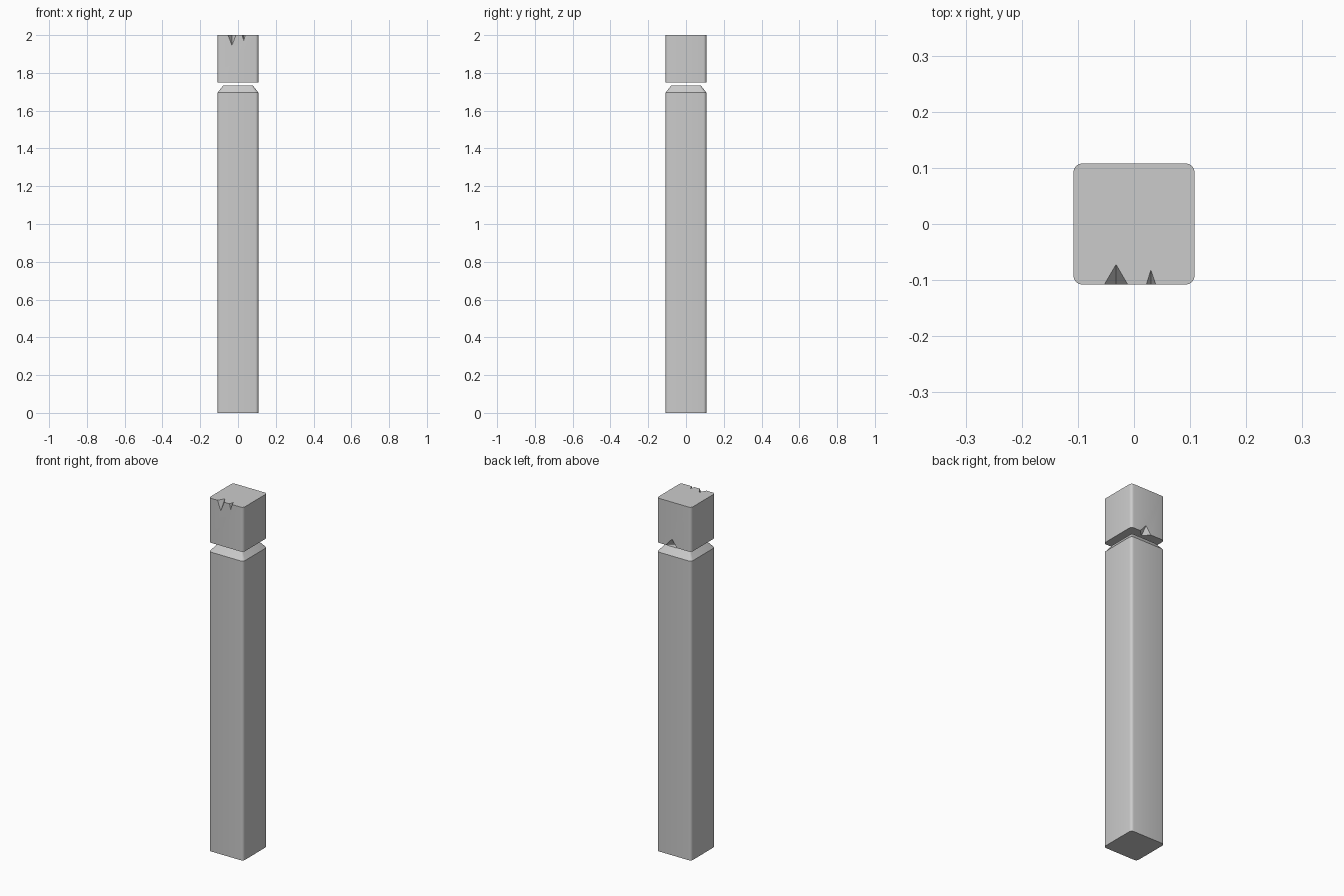
import bpy, bmesh
from math import sin, cos, pi
from mathutils import Vector

if "Cube" in bpy.data.objects:
    bpy.data.objects.remove(bpy.data.objects["Cube"])

HALF, RADIUS, SEG = 0.108, 0.016, 4


def outline(scale=1.0):
    """Rounded square cross-section."""
    c = HALF - RADIUS
    pts = []
    for q, (sx, sy) in enumerate([(1, 1), (-1, 1), (-1, -1), (1, -1)]):
        for i in range(SEG + 1):
            a = (q + i / SEG) * pi / 2
            pts.append(((sx * c + RADIUS * cos(a)) * scale, (sy * c + RADIUS * sin(a)) * scale))
    return pts


def make_object(name, bm):
    bmesh.ops.recalc_face_normals(bm, faces=bm.faces)
    me = bpy.data.meshes.new(name)
    bm.to_mesh(me)
    bm.free()
    ob = bpy.data.objects.new(name, me)
    bpy.context.collection.objects.link(ob)
    return ob


def loft(name, levels):
    """Closed solid through (z, scale) sections."""
    bm = bmesh.new()
    rings = [[bm.verts.new((x, y, z)) for x, y in outline(s)] for z, s in levels]
    n = len(rings[0])
    for a, b in zip(rings, rings[1:]):
        for i in range(n):
            j = (i + 1) % n
            bm.faces.new((a[i], a[j], b[j], b[i]))
    bm.faces.new(rings[0][::-1])
    bm.faces.new(rings[-1])
    return make_object(name, bm)


def chip(target, left, right, inner, tip):
    """Cut a splinter-shaped notch out of an edge."""
    pts = [Vector(p) for p in (left, right, inner, tip)]
    mid = (pts[2] + pts[3]) / 2
    bm = bmesh.new()
    for p in pts:
        bm.verts.new(mid + (p - mid) * 1.3)
    bmesh.ops.convex_hull(bm, input=bm.verts)
    cutter = make_object("chip_cutter", bm)
    cutter.hide_render = True
    mod = target.modifiers.new("chip", 'BOOLEAN')
    mod.operation, mod.solver, mod.object = 'DIFFERENCE', 'EXACT', cutter
    bpy.context.view_layer.objects.active = target
    bpy.ops.object.modifier_apply(modifier=mod.name)
    bpy.data.objects.remove(cutter)


# Post shaft with chamfered top, and the separate block above it
shaft = loft("post_shaft", [(0, 1), (1.695, 1), (1.732, 0.74)])
block = loft("post_top_block", [(1.748, 1), (2.0, 1)])

# Chips: two on the front top edge, one on the back bottom edge
chip(block, (-0.053, -HALF, 2), (-0.011, -HALF, 2), (-0.032, -0.072, 2), (-0.032, -HALF, 1.945))
chip(block, (0.022, -HALF, 2), (0.039, -HALF, 2), (0.030, -0.082, 2), (0.030, -HALF, 1.97))
chip(block, (-0.018, HALF, 1.748), (0.05, HALF, 1.748), (0.012, 0.072, 1.748), (0.012, HALF, 1.791))

# Smooth the rounded corners only
for ob in (shaft, block):
    bpy.ops.object.select_all(action='DESELECT')
    ob.select_set(True)
    bpy.context.view_layer.objects.active = ob
    bpy.ops.object.shade_smooth_by_angle(angle=pi / 6)
